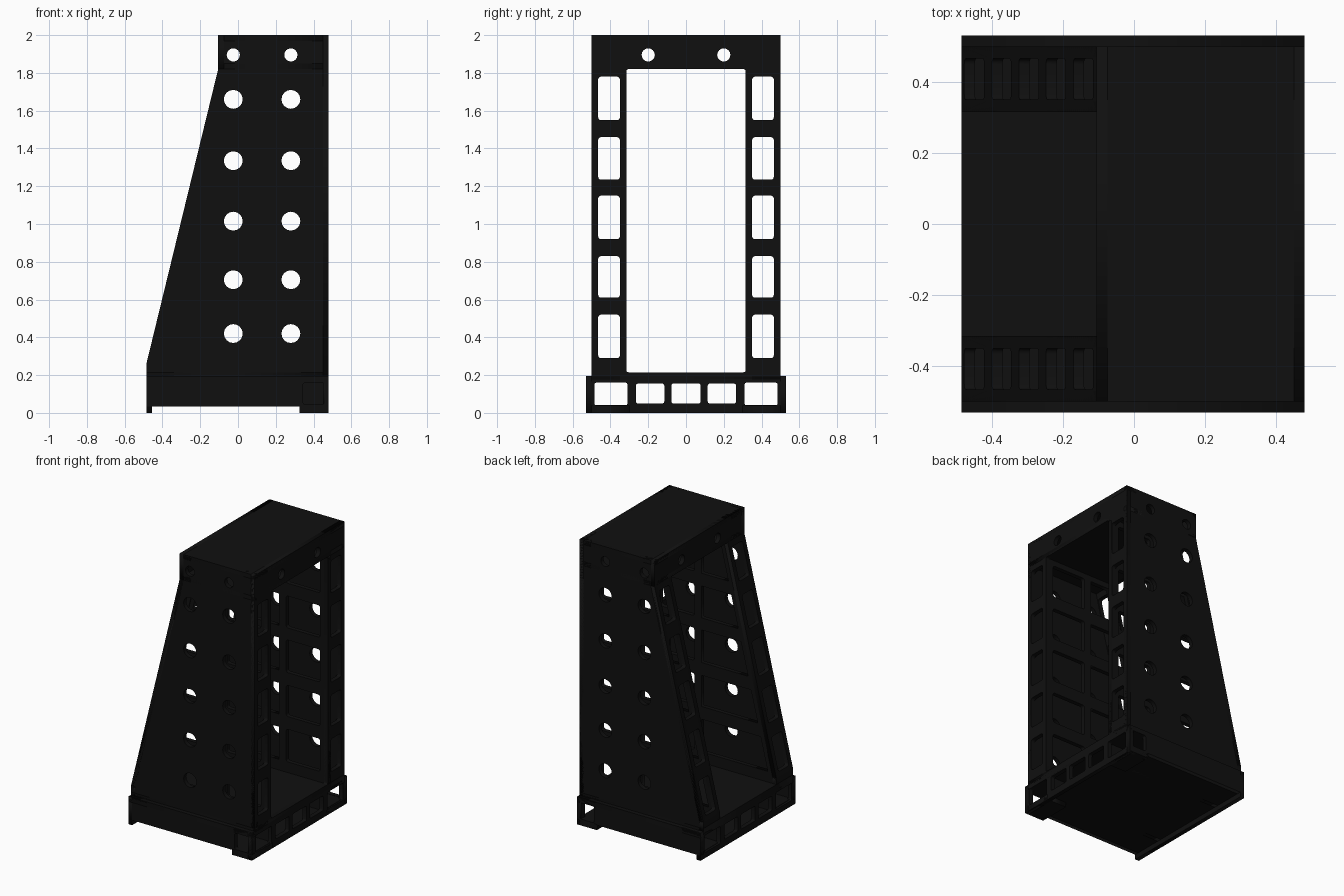
import bpy, math
from mathutils import Matrix

if "Cube" in bpy.data.objects:
    bpy.data.objects.remove(bpy.data.objects["Cube"])

black = bpy.data.materials.new("black_paint")
black.diffuse_color = (0.005, 0.005, 0.005, 1)
black.use_nodes = True
black.node_tree.nodes["Principled BSDF"].inputs["Base Color"].default_value = black.diffuse_color

SL = 0.38 / 1.56                                   # lean of the sloped side
ROWS = [(0.29, 0.52), (0.61, 0.83), (0.92, 1.15), (1.235, 1.46), (1.55, 1.78)]
def slope_x(z):
    return -0.485 + SL * (min(max(z, 0.26), 1.82) - 0.26)

def circle(u, v, r, n=16):
    return [(u + r * math.cos(2 * math.pi * i / n), v + r * math.sin(2 * math.pi * i / n)) for i in range(n)]

def rect(u0, u1, v0, v1, r=0.0):
    if not r:
        return [(u0, v0), (u1, v0), (u1, v1), (u0, v1)]
    pts = []
    for k, (cu, cv) in enumerate([(u1 - r, v1 - r), (u0 + r, v1 - r), (u0 + r, v0 + r), (u1 - r, v0 + r)]):
        for i in range(4):
            a = math.pi / 2 * (k + i / 3)
            pts.append((cu + r * math.cos(a), cv + r * math.sin(a)))
    return pts

def plate(name, loops, t, mat):
    """Flat plate: first loop is the outline, the rest are holes; mat maps (u, v, w) to the world."""
    cu = bpy.data.curves.new(name, 'CURVE')
    cu.dimensions = '2D'
    cu.fill_mode = 'BOTH'
    cu.extrude = t / 2
    for pts in loops:
        s = cu.splines.new('POLY')
        s.points.add(len(pts) - 1)
        for p, (u, v) in zip(s.points, pts):
            p.co = (u, v, 0, 1)
        s.use_cyclic_u = True
    tmp = bpy.data.objects.new(name + "_curve", cu)
    bpy.context.collection.objects.link(tmp)
    dg = bpy.context.evaluated_depsgraph_get()
    me = bpy.data.meshes.new_from_object(tmp.evaluated_get(dg))
    bpy.data.objects.remove(tmp)
    me.transform(mat)
    me.materials.clear()
    me.materials.append(black)
    ob = bpy.data.objects.new(name, me)
    bpy.context.collection.objects.link(ob)
    return ob

def in_xz(y):      # u = x, v = z
    return Matrix(((1, 0, 0, 0), (0, 0, 1, y), (0, 1, 0, 0), (0, 0, 0, 1)))
def in_yz(x, lean=0.0, z0=0.0):      # u = y, v = z, optionally sheared along x
    return Matrix(((0, lean, 1, x - lean * z0), (1, 0, 0, 0), (0, 1, 0, 0), (0, 0, 0, 1)))
def in_xy(z):
    return Matrix.Translation((0, 0, z))

T = 0.03
# Tower faces: upright frame, top band, roof, ceiling and floor
col_windows = [rect(s * 0.4075 - 0.0575, s * 0.4075 + 0.0575, a, b, 0.015) for s in (-1, 1) for a, b in ROWS]
bolt_holes = [circle(s * 0.2, 1.895, 0.035) for s in (-1, 1)]
plate("upright_frame", [rect(-0.5, 0.5, 0.19, 2), rect(-0.315, 0.315, 0.215, 1.82, 0.01)]
      + col_windows + bolt_holes, T, in_yz(0.48 - T / 2))
plate("top_band", [rect(-0.5, 0.5, 1.82, 2)] + bolt_holes, T, in_yz(-0.105 + T / 2))
plate("roof", [rect(-0.105, 0.48, -0.5, 0.5)], T, in_xy(2 - T / 2))
plate("ceiling", [rect(-0.105, 0.48, -0.5, 0.5)], T, in_xy(1.82 + T / 2))
plate("floor", [rect(-0.485, 0.48, -0.5, 0.5)], 0.035, in_xy(0.1975))

def profile(x1, z0, z1):
    return [(slope_x(z0), z0), (x1, z0), (x1, z1), (slope_x(z1), z1)]

side_outline = [(-0.485, 0.19), (0.48, 0.19), (0.48, 2), (-0.105, 2), (-0.105, 1.82), (-0.485, 0.26)]
side_holes = [circle(x, z, 0.05) for x in (-0.025, 0.28) for z in (0.42, 0.705, 1.015, 1.335, 1.66)]
side_holes += [circle(x, 1.895, 0.035) for x in (-0.025, 0.28)]
inner_outline = [(-0.485, 0.2), (0.48, 0.2), (0.48, 1.83), (-0.105, 1.83), (-0.105, 1.82), (-0.485, 0.26)]
inner_windows = []
for a, b in ROWS:
    inner_windows.append(rect(0.155, 0.42, a, b, 0.015))
    inner_windows.append([(slope_x(a) + 0.06, a), (0.1, a), (0.1, b), (slope_x(b) + 0.06, b)])

for s, side in ((-1, "front"), (1, "back")):
    # Outer wall with round holes, inner lattice wall, sloped flange
    plate(side + "_side_wall", [side_outline] + side_holes, T, in_xz(s * (0.5 - T / 2)))
    plate(side + "_inner_lattice", [inner_outline] + inner_windows, T, in_xz(s * (0.315 + T / 2)))
    lo, hi = sorted((s * 0.315, s * 0.5))
    wins = [w for w in col_windows if w[0][0] * s > 0]
    plate(side + "_sloped_flange", [rect(lo, hi, 0.26, 1.82)] + wins, T,
          in_yz(-0.485 + T / 2, SL, 0.26))
    plate(side + "_flange_foot", [rect(lo, hi, 0.19, 0.26)], T, in_yz(-0.485 + T / 2))
    # Base skirt with an open corner pocket
    skirt = [(-0.485, 0.035), (0.325, 0.035), (0.325, 0), (0.48, 0), (0.48, 0.195), (-0.485, 0.195)]
    plate(side + "_base_skirt", [skirt, rect(0.345, 0.46, 0.045, 0.16, 0.01)], T, in_xz(s * (0.53 - T / 2)))
    plate(side + "_base_rib", [rect(-0.47, 0.47, 0.035, 0.19)], 0.03, in_xz(s * 0.2875))
    lo, hi = sorted((s * 0.3, s * 0.53))
    plate(side + "_foot_pad", [rect(0.325, 0.48, lo, hi)], 0.04, in_xy(0.02))

# Base end plates, top ledge and underside
slots = [rect(a, b, 0.05 if abs(a + b) < 0.5 else 0.04, 0.155 if abs(a + b) < 0.5 else 0.16, 0.01)
         for a, b in ((-0.485, -0.31), (-0.265, -0.115), (-0.078, 0.078), (0.115, 0.265), (0.31, 0.485))]
for x, name in ((-0.485 + T / 2, "sloped_end"), (0.48 - T / 2, "upright_end")):
    plate(name + "_base_plate", [rect(-0.53, 0.53, 0, 0.195)] + slots, T, in_yz(x))
plate("base_top", [rect(-0.485, 0.48, -0.53, 0.53)], 0.035, in_xy(0.1775))
plate("base_underside", [rect(-0.47, 0.47, -0.52, 0.52)], 0.008, in_xy(0.039))
